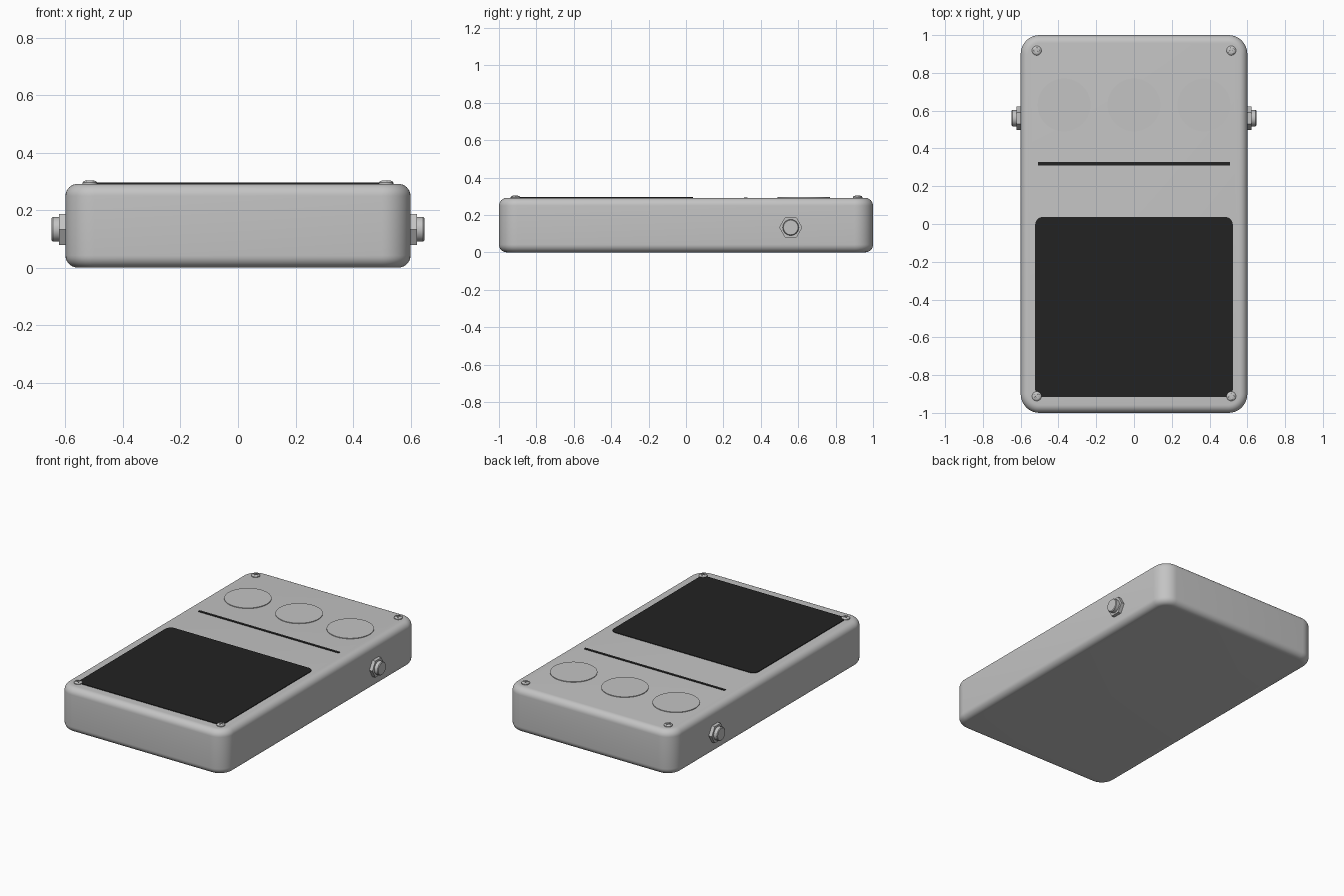
import bpy, bmesh, math
from mathutils import Matrix, Vector

cube = bpy.data.objects.get("Cube")
if cube:
    bpy.data.objects.remove(cube, do_unlink=True)


def material(name, value):
    m = bpy.data.materials.new(name)
    m.use_nodes = True
    colour = (value, value, value, 1)
    m.diffuse_color = colour
    m.node_tree.nodes["Principled BSDF"].inputs["Base Color"].default_value = colour
    return m


GREY = material("light grey metal", 0.55)
BLACK = material("black rubber", 0.016)
TOP = 0.291


def finish(bm, name, mat, smooth=True):
    mesh = bpy.data.meshes.new(name)
    bmesh.ops.recalc_face_normals(bm, faces=bm.faces)
    bm.to_mesh(mesh)
    bm.free()
    mesh.materials.append(mat)
    ob = bpy.data.objects.new(name, mesh)
    bpy.context.collection.objects.link(ob)
    bpy.ops.object.select_all(action="DESELECT")
    ob.select_set(True)
    bpy.context.view_layer.objects.active = ob
    if smooth:
        bpy.ops.object.shade_smooth_by_angle(angle=math.radians(35))
    return ob


def box(name, mat, size, centre, corner=0, rim=0):
    """Box with rounded upright corners and rounded top and bottom rims."""
    bm = bmesh.new()
    bmesh.ops.create_cube(bm, size=1)
    bmesh.ops.scale(bm, vec=size, verts=bm.verts)
    if corner:
        upright = [e for e in bm.edges
                   if abs(e.verts[0].co.z - e.verts[1].co.z) > size[2] / 2]
        bmesh.ops.bevel(bm, geom=upright, offset=corner, segments=10,
                        profile=0.5, affect="EDGES")
    if rim:
        level = [e for e in bm.edges
                 if abs(e.verts[0].co.z - e.verts[1].co.z) < 1e-5]
        bmesh.ops.bevel(bm, geom=level, offset=rim, segments=8,
                        profile=0.5, affect="EDGES")
    bmesh.ops.translate(bm, vec=centre, verts=bm.verts)
    return finish(bm, name, mat)


def lathe(name, mat, profile, sides, place):
    """Closed solid from (radius, height) rings around z, then placed."""
    bm = bmesh.new()
    rings = [[bm.verts.new((r * math.cos(math.tau * i / sides),
                            r * math.sin(math.tau * i / sides), h))
              for i in range(sides)] for r, h in profile]
    for low, high in zip(rings, rings[1:]):
        for i in range(sides):
            j = (i + 1) % sides
            bm.faces.new((low[i], low[j], high[j], high[i]))
    bm.faces.new(rings[0])
    bm.faces.new(rings[-1])
    bmesh.ops.transform(bm, matrix=place, verts=bm.verts)
    return finish(bm, name, mat)


# Enclosure
box("enclosure", GREY, (1.2, 2, TOP), (0, 0, TOP / 2), 0.1, 0.042)

# Foot pad and divider line
box("foot_pad", BLACK, (1.046, 0.952, 0.008), (0, -0.439, TOP), 0.04)
box("divider_line", BLACK, (1.016, 0.018, 0.006), (0, 0.32, TOP))

# Control discs
for label, x in (("right", -0.37), ("middle", 0), ("left", 0.37)):
    lathe("control_disc_" + label, GREY, ((0.14, -0.004), (0.14, 0.004)), 64,
          Matrix.Translation((x, 0.63, TOP)))

# Side jacks: hexagonal nut with a round barrel
for label, side in (("left", 1), ("right", -1)):
    place = (Matrix.Translation((side * 0.6, 0.56, 0.133))
             @ Matrix.Rotation(side * math.pi / 2, 4, "Y")
             @ Matrix.Rotation(math.pi / 2, 4, "Z"))
    lathe("jack_nut_" + label, GREY, ((0.062, -0.01), (0.062, 0.022)), 6, place)
    lathe("jack_barrel_" + label, GREY,
          ((0.043, -0.01), (0.043, 0.044), (0.039, 0.048)), 32, place)

# Domed corner screws with cross recesses
dome = ((0.025, -0.006), (0.025, 0.005), (0.022, 0.009), (0.015, 0.0115), (0.007, 0.0125))
turns = iter((45, 10, 0, 30))
for depth, y in (("front", -0.912), ("back", 0.918)):
    for label, x in (("right", -0.515), ("left", 0.515)):
        place = (Matrix.Translation((x, y, TOP))
                 @ Matrix.Rotation(math.radians(next(turns)), 4, "Z"))
        screw = lathe(f"screw_{depth}_{label}", GREY, dome, 24, place)
        for size in ((0.03, 0.006, 0.02), (0.006, 0.03, 0.02)):
            cutter = box("slot_cutter", GREY, size, (0, 0, 0.0155))
            cutter.matrix_world = place
            cutter.hide_render = True
            bpy.context.view_layer.objects.active = screw
            cut = screw.modifiers.new("slot", "BOOLEAN")
            cut.operation, cut.solver, cut.object = "DIFFERENCE", "EXACT", cutter
            # keep the cut ahead of any smoothing modifier
            bpy.ops.object.modifier_move_to_index(modifier=cut.name, index=0)
            bpy.ops.object.modifier_apply(modifier=cut.name)
            bpy.data.objects.remove(cutter, do_unlink=True)
